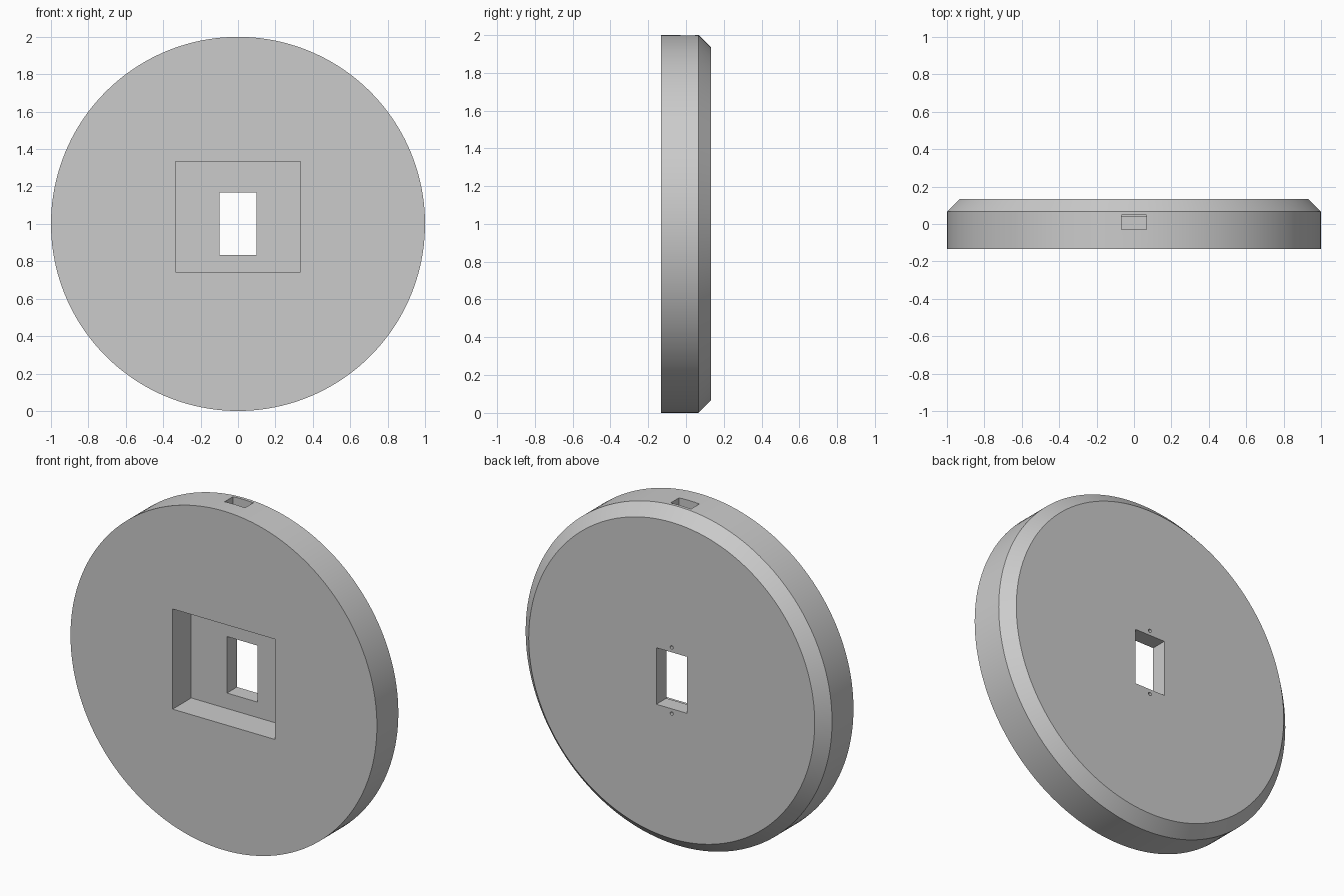
import bpy, bmesh, math
from mathutils import Matrix

cube = bpy.data.objects.get("Cube")
if cube:
    bpy.data.objects.remove(cube, do_unlink=True)

grey = bpy.data.materials.new("light_grey")
grey.use_nodes = True
grey.diffuse_color = (0.6, 0.6, 0.6, 1)
grey.node_tree.nodes["Principled BSDF"].inputs["Base Color"].default_value = (0.6, 0.6, 0.6, 1)

CENTRE = 1.0    # height of the disc axis
HALF = 0.1333   # half thickness
CHAMFER = 0.0667


def add_object(name, bm):
    bmesh.ops.recalc_face_normals(bm, faces=bm.faces)
    mesh = bpy.data.meshes.new(name)
    bm.to_mesh(mesh)
    bm.free()
    mesh.materials.append(grey)
    obj = bpy.data.objects.new(name, mesh)
    bpy.context.collection.objects.link(obj)
    return obj


def box(name, low, high):
    bm = bmesh.new()
    bmesh.ops.create_cube(bm, size=1)
    for v in bm.verts:
        v.co = [a + (b - a) * (c + 0.5) for a, b, c in zip(low, high, v.co)]
    return add_object(name, bm)


def rod(name, radius, z, y0, y1):
    bm = bmesh.new()
    place = Matrix.Translation((0, (y0 + y1) / 2, z)) @ Matrix.Rotation(math.pi / 2, 4, "X")
    bmesh.ops.create_cone(bm, cap_ends=True, segments=24, radius1=radius,
                          radius2=radius, depth=y1 - y0, matrix=place)
    return add_object(name, bm)


# Disc with a chamfered back rim, lofted from three rings
bm = bmesh.new()
SIDES = 160
rings = []
for y, r in ((-HALF, 1), (HALF - CHAMFER, 1), (HALF, 1 - CHAMFER)):
    rings.append([bm.verts.new((r * math.cos(a), y, CENTRE + r * math.sin(a)))
                  for a in (2 * math.pi * i / SIDES for i in range(SIDES))])
for a, b in zip(rings, rings[1:]):
    for i in range(SIDES):
        j = (i + 1) % SIDES
        bm.faces.new((a[i], a[j], b[j], b[i]))
bm.faces.new(rings[0])
bm.faces.new(rings[-1])
disc = add_object("round_mounting_plate", bm)

# Front pocket, through window, cable slot and blind screw holes
cutters = [
    box("pocket_cutter", (-0.3333, -0.3, 0.742), (0.3333, 0.04, 1.3333)),
    box("window_cutter", (-0.1, -0.2, 0.8333), (0.1, 0.3, 1.1667)),
    box("cable_slot_cutter", (-0.0667, -0.03, 1.32), (0.0667, 0.048, 2.2)),
]
cutters[2].data.vertices.update()
for name, side in (("upper", 1), ("lower", -1)):
    cutters.append(rod(name + "_screw_hole_cutter", 0.01, CENTRE + side * 0.195, 0.07, 0.2))

bpy.context.view_layer.objects.active = disc
for cutter in cutters:
    cutter.hide_render = True
    mod = disc.modifiers.new(cutter.name, "BOOLEAN")
    mod.operation = "DIFFERENCE"
    mod.solver = "EXACT"
    mod.object = cutter
    bpy.ops.object.modifier_apply(modifier=mod.name)
    bpy.data.objects.remove(cutter, do_unlink=True)

# Smooth rim with crisp edges
bpy.ops.object.select_all(action="DESELECT")
disc.select_set(True)
bpy.ops.object.shade_smooth_by_angle(angle=math.radians(30))
